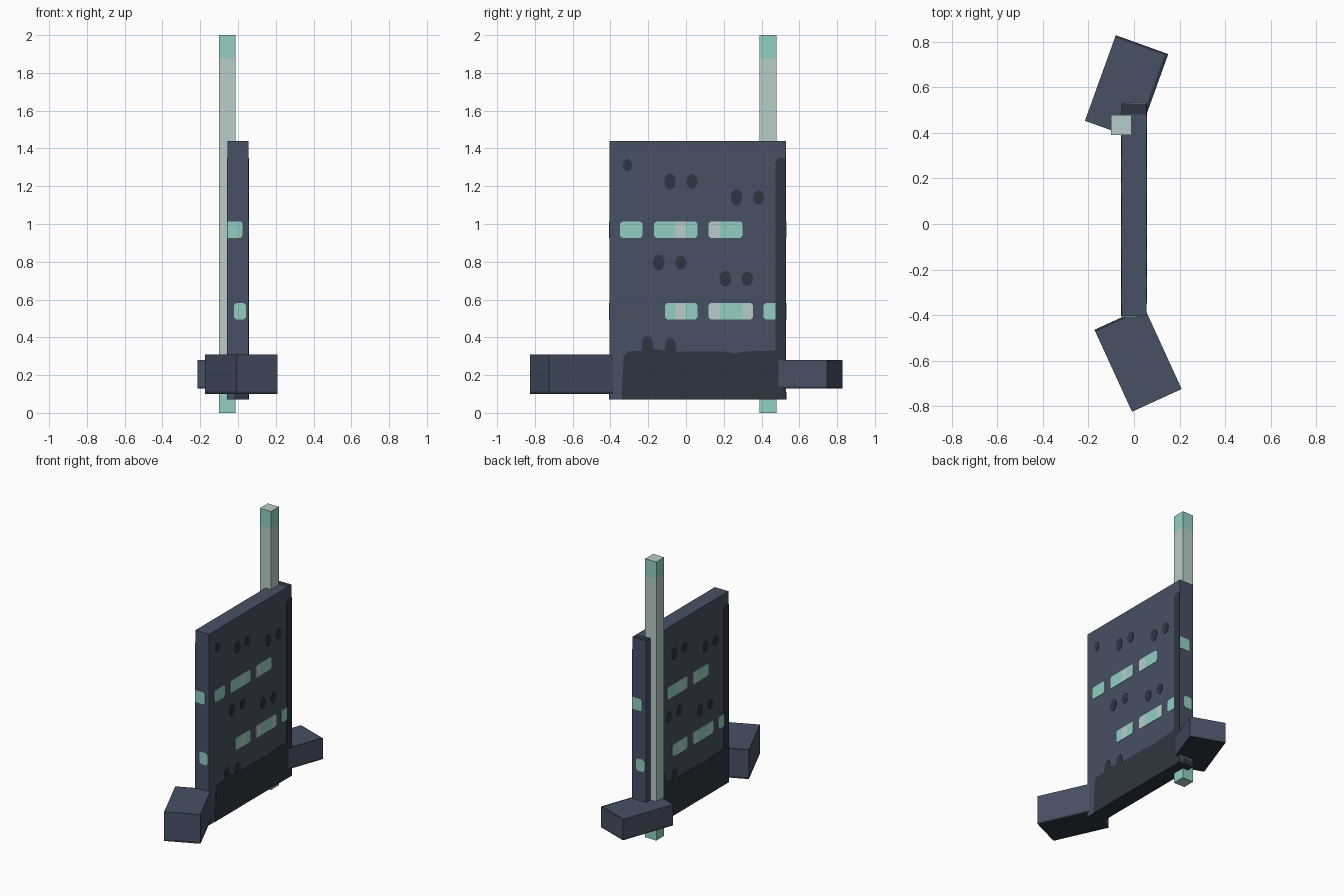
import bpy, bmesh, math
from mathutils import Matrix, Vector

cube = bpy.data.objects.get("Cube")
if cube:
    bpy.data.objects.remove(cube)


def material(name, r, g, b):
    lin = [(c / 255 / 12.92) if c < 11 else ((c / 255 + 0.055) / 1.055) ** 2.4 for c in (r, g, b)]
    m = bpy.data.materials.new(name)
    m.use_nodes = True
    m.diffuse_color = (*lin, 1)
    m.node_tree.nodes["Principled BSDF"].inputs["Base Color"].default_value = (*lin, 1)
    return m


SLATE = material("slate_blue", 71, 80, 100)
DARK = material("dark_slate", 46, 54, 65)
MINT = material("mint", 146, 207, 197)
PALE = material("pale_mint", 182, 206, 201)


def finish(bm, name, mats):
    bmesh.ops.recalc_face_normals(bm, faces=bm.faces)
    mesh = bpy.data.meshes.new(name)
    bm.to_mesh(mesh)
    bm.free()
    for m in mats:
        mesh.materials.append(m)
    ob = bpy.data.objects.new(name, mesh)
    bpy.context.collection.objects.link(ob)
    return ob


def box(name, size, centre, mats, angle=0, cuts=(), rule=None):
    """Box cut across (axis, position) in local space; rule(face centre, normal) marks the second colour."""
    bm = bmesh.new()
    bmesh.ops.create_cube(bm, size=1)
    bmesh.ops.scale(bm, vec=size, verts=bm.verts)
    for axis, pos in cuts:
        n = Vector((0, 0, 0))
        n[axis] = 1
        bmesh.ops.bisect_plane(bm, geom=bm.verts[:] + bm.edges[:] + bm.faces[:],
                               plane_co=n * pos, plane_no=n)
    bm.normal_update()
    for f in bm.faces:
        f.material_index = int(bool(rule and rule(f.calc_center_median(), f.normal)))
    ob = finish(bm, name, mats)
    ob.location = centre
    ob.rotation_euler.z = math.radians(angle)
    return ob


# Main slab, dark underneath and on the back end of the top
Y0, Y1, Z0, Z1, HX = -0.405, 0.53, 0.07, 1.44, 0.055
MID = (Y0 + Y1) / 2
box("slab", (2 * HX, Y1 - Y0, Z1 - Z0), (0, MID, (Z0 + Z1) / 2), [SLATE, DARK],
    cuts=[(1, 0.418)],
    rule=lambda c, n: n.z < -0.5 or (n.z > 0.5 and c.y > 0.418))

# Tall pole with mint ends and pale caps
box("pole", (0.088, 0.09, 2), (-0.056, 0.435, 1), [PALE, MINT],
    cuts=[(2, 0.88), (2, -0.88)],
    rule=lambda c, n: abs(c.z) > 0.88 and abs(n.z) < 0.5)

# Angled feet with dark undersides and worn edges
box("front_foot", (0.24, 0.396, 0.21), (0.018, -0.595, 0.205), [SLATE, DARK], 24.6,
    cuts=[(2, -0.092), (1, 0.188)],
    rule=lambda c, n: c.z < -0.092 or (n.z > 0.5 and c.y > 0.188))
box("back_foot", (0.245, 0.4, 0.15), (-0.0325, 0.6, 0.205), [SLATE, DARK], -19.8,
    cuts=[(2, -0.066), (1, 0.19), (0, 0.108)],
    rule=lambda c, n: c.z < -0.066 or (n.z > 0.5 and (c.y > 0.19 or c.x > 0.108)))


def on_side(u, v):
    return Vector((HX, u, v))


def on_end(u, v):
    return Vector((u, Y0, v))


def plates(name, mat, shapes):
    """Thin plates on one side and one end, repeated by a half turn about the slab's middle."""
    bm = bmesh.new()
    for place, outline in shapes:
        out = Vector((1, 0, 0)) if place is on_side else Vector((0, -1, 0))
        face = bm.faces.new([bm.verts.new(place(u, v)) for u, v in outline])
        top = bmesh.ops.extrude_face_region(bm, geom=[face])["geom"]
        bmesh.ops.translate(bm, vec=out * 0.003,
                            verts=[g for g in top if isinstance(g, bmesh.types.BMVert)])
    copy = bmesh.ops.duplicate(bm, geom=bm.verts[:] + bm.edges[:] + bm.faces[:])["geom"]
    bmesh.ops.rotate(bm, cent=(0, MID, 0), matrix=Matrix.Rotation(math.pi, 3, "Z"),
                     verts=[g for g in copy if isinstance(g, bmesh.types.BMVert)])
    finish(bm, name, [mat])


def dash(u0, u1, v, left=True, right=True):
    """Bar of light whose chosen ends have clipped corners."""
    h = 0.044
    a, b = (0.012 if left else 0), (0.012 if right else 0)
    pts = [(u0 + a, v - h), (u1 - b, v - h), (u1, v - h + b), (u1, v + h - b),
           (u1 - b, v + h), (u0 + a, v + h), (u0, v + h - a), (u0, v - h + a)]
    return list(dict.fromkeys(pts))


def oval(u, v, ru, rv):
    ring = [math.tau * (i + 0.5) / 12 for i in range(12)]
    return [(u + ru * math.cos(t), v + rv * math.sin(t)) for t in ring]


# Light dashes in two rows
HIGH, LOW = 0.97, 0.538
plates("mint_lights", MINT, [
    (on_side, dash(-0.35, -0.23, HIGH)),
    (on_side, dash(-0.17, -0.055, HIGH, right=False)),
    (on_side, dash(0, 0.06, HIGH, left=False)),
    (on_side, dash(0.18, 0.3, HIGH, left=False)),
    (on_side, dash(-0.11, -0.055, LOW, right=False)),
    (on_side, dash(0, 0.06, LOW, left=False)),
    (on_side, dash(0.18, 0.3, LOW, False, False)),
    (on_side, dash(0.41, 0.474, LOW, right=False)),
    (on_end, dash(-HX, 0.025, HIGH, left=False)),
    (on_end, dash(-0.022, 0.042, LOW))])
plates("pale_lights", PALE, [
    (on_side, dash(-0.055, 0, HIGH, False, False)),
    (on_side, dash(0.12, 0.18, HIGH, right=False)),
    (on_side, dash(-0.055, 0, LOW, False, False)),
    (on_side, dash(0.12, 0.18, LOW, right=False)),
    (on_side, dash(0.3, 0.355, LOW, left=False))])

# Dark oval holes, one single and four pairs
holes = [(on_side, oval(-0.31, 1.31, 0.024, 0.034))]
for u, v in [(-0.085, 1.225), (0.267, 1.14), (-0.144, 0.795), (0.208, 0.71)]:
    holes += [(on_side, oval(u, v, 0.031, 0.043)), (on_side, oval(u + 0.117, v, 0.03, 0.038))]
plates("dark_holes", DARK, holes)

# Dark skirt with two bumps and a tall strip along the trailing edge
skirt = [(-0.34, Z0), (Y1, Z0), (Y1, 1.35), (0.49, 1.35), (0.474, 1.33), (0.474, 0.33),
         (0.31, 0.325), (0.26, 0.315), (0.2, 0.325), (-0.05, 0.325)]
for u, top in [(-0.082, 0.395), (-0.204, 0.405)]:
    skirt += [(u + 0.03, 0.34), (u + 0.026, top - 0.02), (u + 0.012, top),
              (u - 0.012, top), (u - 0.026, top - 0.02), (u - 0.03, 0.33)]
skirt += [(-0.31, 0.325), (-0.33, 0.3), (-0.335, 0.2)]
plates("dark_skirt", DARK, [
    (on_side, skirt),
    (on_end, [(-0.02, Z0), (HX, Z0), (HX, 0.11), (-0.02, 0.11)])])
